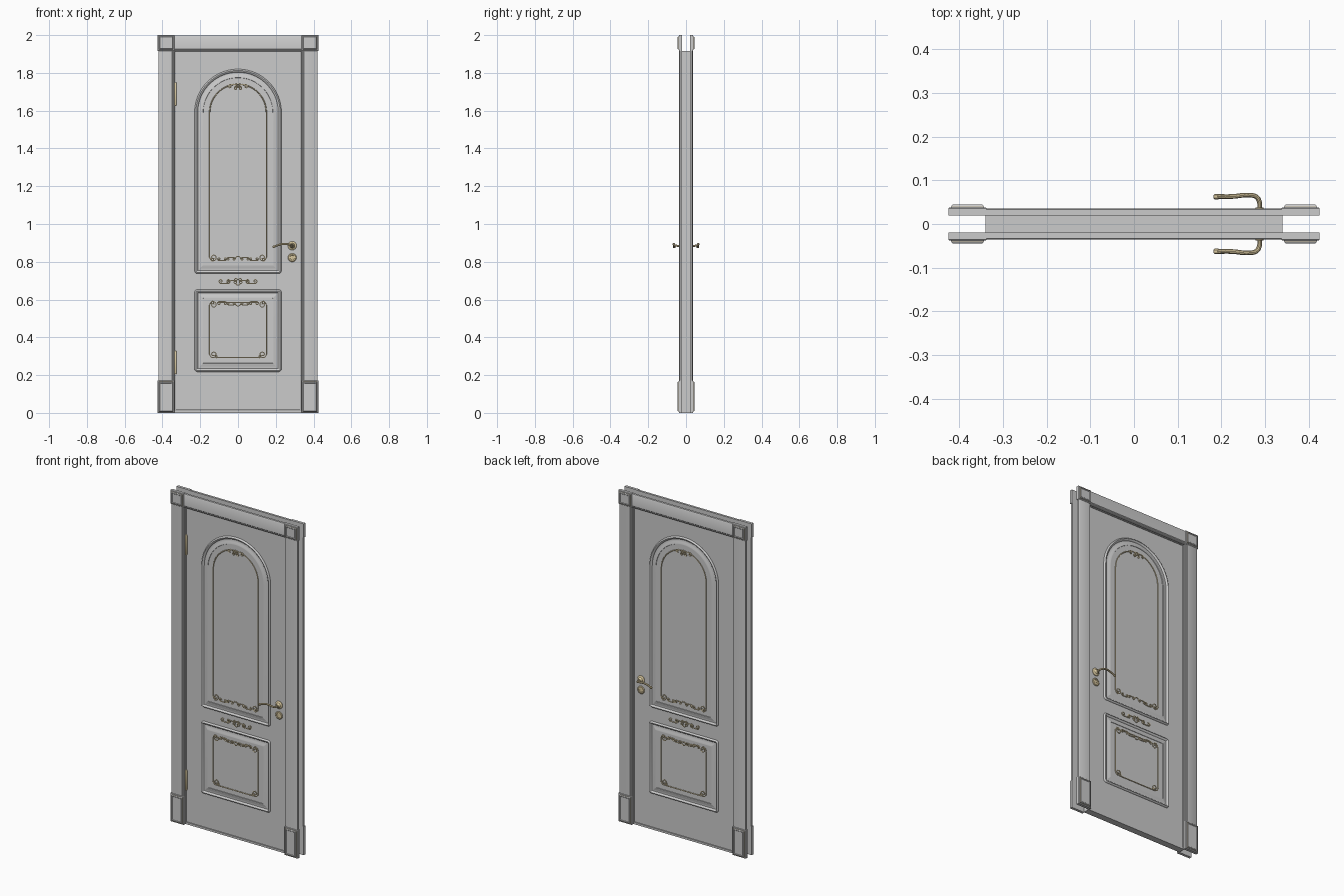
import bpy, bmesh
from math import sin, cos, pi, radians

if "Cube" in bpy.data.objects:
    bpy.data.objects.remove(bpy.data.objects["Cube"])

def material(name, col):
    m = bpy.data.materials.new(name)
    m.diffuse_color = col
    m.use_nodes = True
    m.node_tree.nodes["Principled BSDF"].inputs["Base Color"].default_value = m.diffuse_color
    return m

GOLD = material("gold", (0.72, 0.60, 0.36, 1))
TRIM = material("antique_gold", (0.50, 0.43, 0.28, 1))
FACE = 0.017      # depth of the leaf surface, either side

def finish(ob, mirror="", mat=None):
    """Material, smooth shading and mirroring about the world origin."""
    if mat:
        ob.data.materials.append(mat)
    bpy.ops.object.select_all(action='DESELECT')
    ob.select_set(True)
    bpy.context.view_layer.objects.active = ob
    if ob.type == 'CURVE':
        bpy.ops.object.convert(target='MESH')
        ob = bpy.context.view_layer.objects.active
    bpy.ops.object.shade_smooth_by_angle(angle=radians(35))
    if mirror:
        m = ob.modifiers.new("mirror", 'MIRROR')
        m.use_axis = ('x' in mirror, 'y' in mirror, False)
        m.use_mirror_merge = False
    return ob

def loft(name, rings, mirror="", mat=None, closed=False):
    """Skin a list of equal-length loops; cap both ends, or join last to first."""
    bm = bmesh.new()
    vs = [[bm.verts.new(p) for p in r] for r in rings]
    n = len(vs[0])
    pairs = list(zip(vs, vs[1:])) + ([(vs[-1], vs[0])] if closed else [])
    for a, b in pairs:
        for i in range(n):
            j = (i + 1) % n
            bm.faces.new((a[i], a[j], b[j], b[i]))
    if not closed:
        bm.faces.new(vs[0])
        bm.faces.new(vs[-1])
    bmesh.ops.recalc_face_normals(bm, faces=bm.faces)
    me = bpy.data.meshes.new(name)
    bm.to_mesh(me)
    bm.free()
    ob = bpy.data.objects.new(name, me)
    bpy.context.collection.objects.link(ob)
    return finish(ob, mirror, mat)

def rect(x0, x1, z0, z1, d, depth):
    return [(x0 + d, -depth, z0 + d), (x1 - d, -depth, z0 + d),
            (x1 - d, -depth, z1 - d), (x0 + d, -depth, z1 - d)]

def box(name, x0, x1, y0, y1, z0, z1, mirror="", mat=None):
    return loft(name, [rect(x0, x1, z0, z1, 0, -y) for y in (y0, y1)], mirror, mat)

def arc(cx, cz, r, a0, a1, n):
    return [(cx + r * cos(radians(a0 + (a1 - a0) * i / n)),
             cz + r * sin(radians(a0 + (a1 - a0) * i / n))) for i in range(n + 1)]

def turned(name, cx, cz, profile, mirror="", mat=None, n=28):
    """Round part on the y axis from (radius, depth) pairs."""
    return loft(name, [[(x, -d, z) for x, z in arc(cx, cz, r, 0, 360, n)[:-1]]
                       for r, d in profile], mirror, mat)

# ---- leaf and lining
box("door_leaf", -0.331, 0.331, -FACE, FACE, 0.014, 1.91)
box("side_jamb", 0.333, 0.34, -0.021, 0.021, 0, 1.917, "x")
box("head_jamb", -0.34, 0.34, -0.021, 0.021, 1.911, 1.917)
box("threshold", -0.333, 0.333, -0.02, 0.02, 0, 0.012)

# ---- casings: moulded section as (distance from opening, depth)
SECTION = [(0, .020), (0, .029), (.004, .032), (.009, .032), (.013, .036),
           (.078, .036), (.084, .033), (.084, .020)]
loft("side_casing", [[(0.337 + w, -d, z) for w, d in SECTION] for z in (0.15, 1.93)], "xy")
loft("head_casing", [[(x, -d, 1.914 + w) for w, d in SECTION] for x in (-0.35, 0.35)], "y")

# ---- corner and plinth blocks with gilt edging
for name, z0, z1 in (("corner_block", 1.917, 2.0), ("plinth_block", 0.0, 0.172)):
    steps = [(0, .020), (0, .036), (.002, .038), (.006, .038), (.008, .042),
             (.011, .045), (.014, .045), (.016, .043)]
    loft(name, [rect(0.337, 0.425, z0, z1, d, h) for d, h in steps], "xy")
    edge = [(.007, .037), (.007, .0415), (.009, .0415), (.009, .037)]
    loft(name + "_trim", [rect(0.337, 0.425, z0, z1, d, h) for d, h in edge],
         "xy", TRIM, closed=True)

# ---- raised panels
def outline(w, z0, z1, d, arched):
    w, z0 = w - d, z0 + d
    r = max(0.016 - d, 0.001)
    pts = arc(w - r, z0 + r, r, -90, 0, 4)
    if arched:
        pts += arc(0, z1, w, 0, 180, 40)
    else:
        top = z1 - d - r
        pts += arc(w - r, top, r, 0, 90, 4) + arc(r - w, top, r, 90, 180, 4)
    return pts + arc(r - w, z0 + r, r, 180, 270, 4)

PANEL = [(0, -.002), (0, .002), (.003, .007), (.007, .009), (.011, .008), (.015, .004),
         (.017, .001), (.022, .001), (.032, .003), (.042, .007), (.045, .007), (.046, .005)]
for name, z0, z1, arched in (("arched_panel", 0.737, 1.59, True),
                             ("lower_panel", 0.217, 0.653, False)):
    loft(name, [[(x, -FACE - h, z) for x, z in outline(0.23, z0, z1, d, arched)]
                for d, h in PANEL], "y")

# ---- scrollwork, drawn as (x, z) lines
def scroll(cx, cz, r, a0, turns):
    """Spiral curling inward from angle a0; the sign of turns sets the direction."""
    n = int(abs(turns) * 16)
    return [(cx + r * (1 - .75 * i / n) * cos(radians(a0) + 2 * pi * turns * i / n),
             cz + r * (1 - .75 * i / n) * sin(radians(a0) + 2 * pi * turns * i / n))
            for i in range(n + 1)]

def c_scroll(x0, x1, z, r, s=1):
    """Two spirals joined by a line; s=1 curls upward, s=-1 downward."""
    return (scroll(x0, z, r, -90 * s, -1.2 * s)[::-1] + scroll(x1, z, r, -90 * s, 1.2 * s))

def both(lines):
    return lines + [[(-x, z) for x, z in l] for l in lines]

def tube(name, paths, r, mirror="", mat=None, kind='POLY', res=1):
    cu = bpy.data.curves.new(name, 'CURVE')
    cu.dimensions = '3D'
    cu.bevel_depth, cu.bevel_resolution, cu.use_fill_caps = r, res, True
    for path in paths:
        sp = cu.splines.new(kind)
        if kind == 'BEZIER':
            sp.bezier_points.add(len(path) - 1)
            for b, p in zip(sp.bezier_points, path):
                b.co = p
                b.handle_left_type = b.handle_right_type = 'AUTO'
        else:
            sp.points.add(len(path) - 1)
            for b, p in zip(sp.points, path):
                b.co = (*p, 1)
    ob = bpy.data.objects.new(name, cu)
    bpy.context.collection.objects.link(ob)
    return finish(ob, mirror, mat)

def ornament(name, lines, depth):
    tube(name, [[(x, -depth, z) for x, z in l] for l in lines], 0.003, "y", TRIM)

def border(z, s):
    """Corner scroll plus running scrolls along one edge of a frame."""
    return both([scroll(0.130, z, 0.020, 0, -1.4 * s),
                 scroll(0.136, z - s * 0.014, 0.010, 0, 1.2 * s),
                 c_scroll(0.068, 0.100, z - s * 0.008, 0.009, s),
                 c_scroll(0.022, 0.052, z - s * 0.008, 0.008, -s)]) \
        + [arc(0, z - s * 0.008, 0.014, 0, 180 * s, 8)]

D = FACE + 0.006
ornament("arched_frame", [[(0.15, 0.82)] + arc(0, 1.59, 0.15, 0, 180, 40) + [(-0.15, 0.82)]], D)
ornament("arched_frame_scrolls", border(0.823, 1), D)
ornament("arched_crest", both([c_scroll(0.012, 0.042, 1.728, 0.010, -1),
                               scroll(0.012, 1.718, 0.009, 90, -1.1)])
         + [arc(0, 1.732, 0.010, 0, 360, 10)], D)
ornament("lower_frame", both([[(0.15, 0.31), (0.15, 0.57)]])
         + [[(-0.12, 0.292), (0.12, 0.292)], [(-0.11, 0.584), (0.11, 0.584)]], D)
ornament("lower_frame_top_scrolls", border(0.572, -1), D)
ornament("lower_frame_bottom_scrolls", both([scroll(0.130, 0.310, 0.020, 0, -1.4),
                                             scroll(0.118, 0.300, 0.009, -90, -1.2)]), D)
ornament("middle_rail_scrolls", both([c_scroll(0.052, 0.090, 0.697, 0.012, 1),
                                      c_scroll(0.016, 0.050, 0.692, 0.010, -1),
                                      scroll(0.012, 0.702, 0.011, 180, -1.1)])
         + [arc(0, 0.688, 0.012, 180, 360, 8)], FACE + 0.001)

# ---- lever handle, rosette and key plate on both sides
turned("handle_rosette", 0.287, 0.885,
       [(.023, .016), (.023, .020), (.019, .024), (.014, .025), (.010, .030), (.009, .038)],
       "y", GOLD)
tube("handle_lever", [[(0.287, -.030, .885), (0.287, -.050, .885), (0.280, -.062, .888),
                       (0.262, -.066, .893), (0.225, -.063, .892), (0.187, -.063, .878)]],
     0.0055, "y", GOLD, 'BEZIER', 3)
turned("handle_tip", 0.189, 0.879, [(.004, .056), (.007, .059), (.007, .066), (.004, .069)],
       "y", GOLD, 14)
turned("key_plate", 0.287, 0.822, [(.023, .016), (.023, .020), (.019, .023), (.013, .023),
                                   (.012, .021)], "y", GOLD)
box("key_slot", 0.2855, 0.2885, -0.0225, -0.018, 0.816, 0.828, "y", TRIM)

# ---- hinges on the front left edge
for name, z0, z1 in (("lower_hinge", 0.205, 0.33), ("upper_hinge", 1.625, 1.75)):
    rings = [(z0, .003), (z0 + .006, .006), (z1 - .006, .006), (z1, .003)]
    loft(name, [[(x, y, z) for x, y in arc(-0.331, -0.021, r, 0, 360, 14)[:-1]]
                for z, r in rings], "", GOLD)
